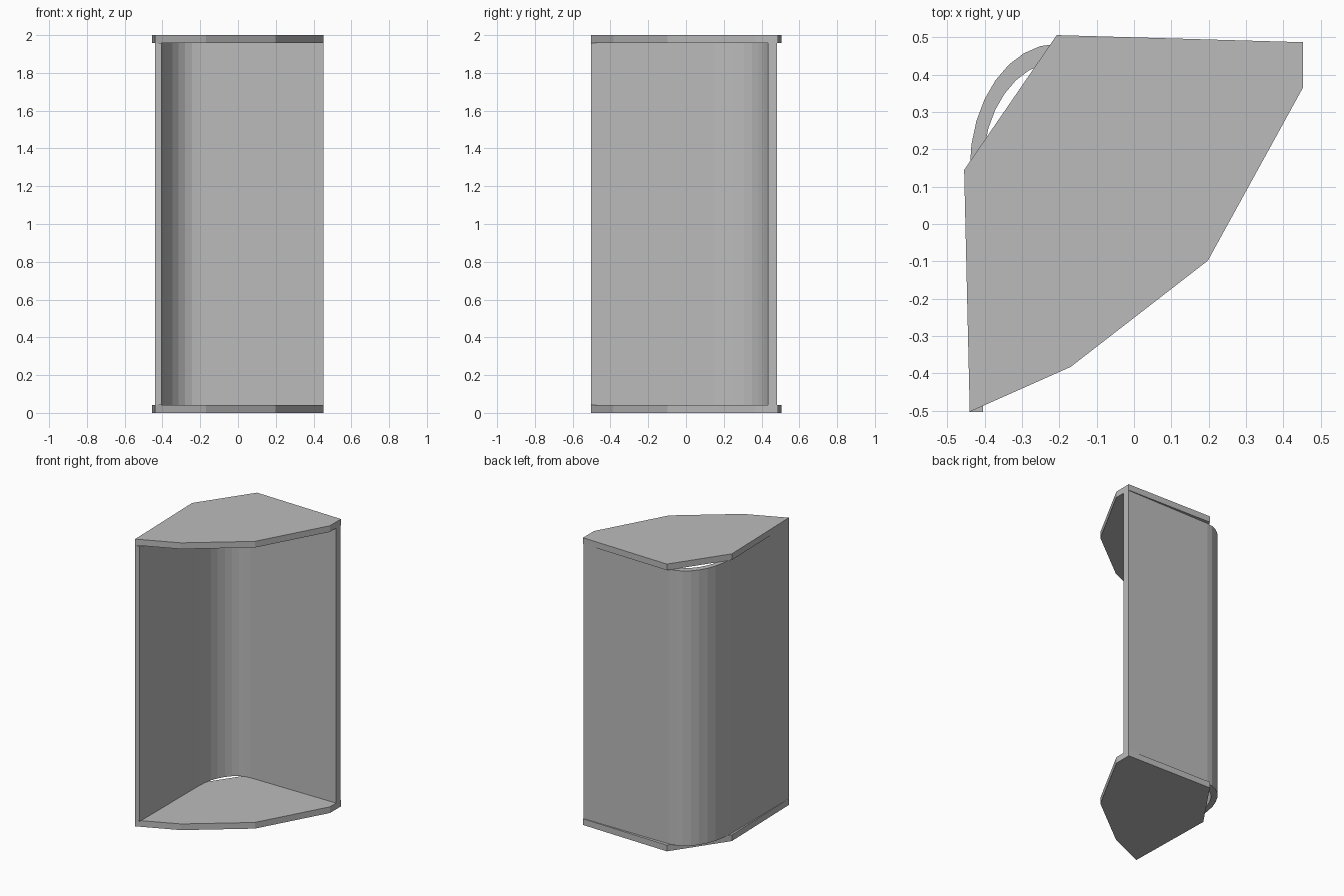
import bpy, bmesh, math

if "Cube" in bpy.data.objects:
    bpy.data.objects.remove(bpy.data.objects["Cube"])

grey = bpy.data.materials.new("plain grey")
grey.diffuse_color = (0.5, 0.5, 0.5, 1)
grey.use_nodes = True
grey.node_tree.nodes["Principled BSDF"].inputs["Base Color"].default_value = grey.diffuse_color

PLATE = 0.043   # thickness of the end plates
TOP = 2.0


def extrude_outline(name, outline, z0, z1):
    """Solid prism from a flat outline."""
    bm = bmesh.new()
    face = bm.faces.new([bm.verts.new((x, y, z0)) for x, y in outline])
    moved = bmesh.ops.extrude_face_region(bm, geom=[face])["geom"]
    for v in moved:
        if isinstance(v, bmesh.types.BMVert):
            v.co.z = z1
    bmesh.ops.recalc_face_normals(bm, faces=bm.faces)
    mesh = bpy.data.meshes.new(name)
    bm.to_mesh(mesh)
    bm.free()
    mesh.materials.append(grey)
    obj = bpy.data.objects.new(name, mesh)
    bpy.context.collection.objects.link(obj)
    return obj


def corner(a, b, steps=8):
    """Rounded corner, from the left wall round to the back wall."""
    cx, cy = -0.205, 0.148
    return [(cx - a * math.cos(t), cy + b * math.sin(t))
            for t in (math.pi / 2 * i / steps for i in range(steps + 1))]


# Bent wall: left side, rounded corner and back in one strip
outer = [(-0.44, -0.503)] + corner(0.235, 0.335) + [(0.4525, 0.483)]
inner = [(-0.405, -0.503)] + corner(0.2, 0.285) + [(0.4525, 0.433)]
extrude_outline("bent_wall", outer + inner[::-1], PLATE, TOP - PLATE)

# Faceted end plates
plate = [(-0.44, -0.503), (-0.17, -0.383), (0.198, -0.098), (0.4525, 0.365),
         (0.4525, 0.487), (-0.207, 0.506), (-0.455, 0.145)]
extrude_outline("bottom_plate", plate, 0, PLATE)
extrude_outline("top_plate", plate, TOP - PLATE, TOP)
